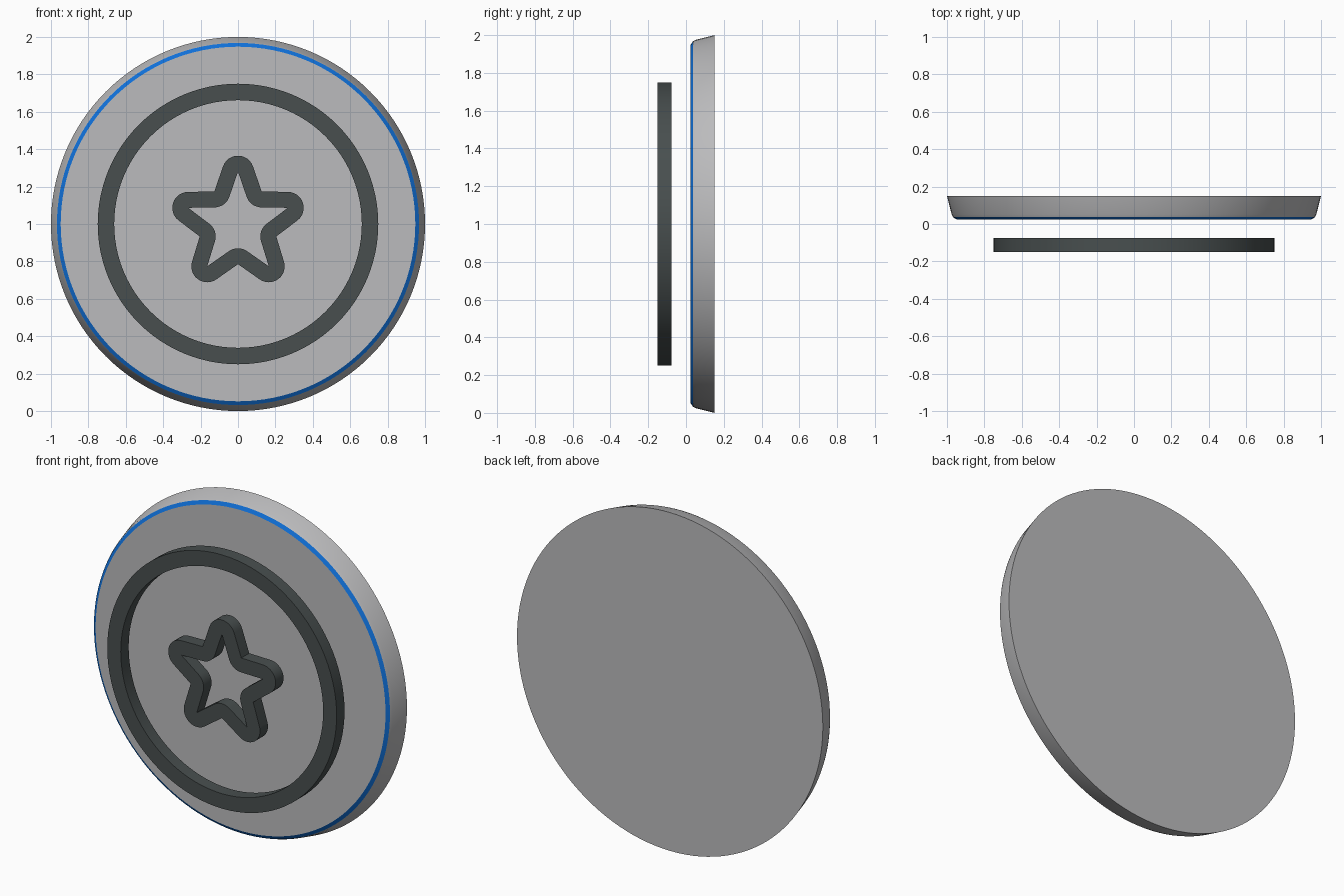
import bpy, bmesh, math

if "Cube" in bpy.data.objects:
    bpy.data.objects.remove(bpy.data.objects["Cube"])

CENTRE_Z = 1.0
FRONT, BACK = -0.15, -0.076      # depth of the floating outlines


def material(name, rgb):
    m = bpy.data.materials.new(name)
    m.use_nodes = True
    m.diffuse_color = (*rgb, 1)
    m.node_tree.nodes["Principled BSDF"].inputs["Base Color"].default_value = (*rgb, 1)
    return m


GREY = material("light grey", (0.50, 0.50, 0.51))
BLUE = material("blue", (0.005, 0.16, 0.68))
DARK = material("dark grey", (0.065, 0.078, 0.078))


def polar(r, a, centre=(0, 0)):
    return centre[0] + r * math.cos(a), centre[1] + r * math.sin(a)


def finish(bm, name, mats):
    bmesh.ops.remove_doubles(bm, verts=bm.verts, dist=1e-5)
    bmesh.ops.recalc_face_normals(bm, faces=bm.faces)
    mesh = bpy.data.meshes.new(name)
    bm.to_mesh(mesh)
    bm.free()
    for m in mats:
        mesh.materials.append(m)
    ob = bpy.data.objects.new(name, mesh)
    ob.location.z = CENTRE_Z
    bpy.context.collection.objects.link(ob)
    bpy.ops.object.select_all(action='DESELECT')
    ob.select_set(True)
    bpy.context.view_layer.objects.active = ob
    bpy.ops.object.shade_smooth_by_angle(angle=math.radians(30))
    return ob


def bridge(bm, loops, closed=False):
    """Join matching loops with quads; return one face list per strip."""
    n = len(loops[0])
    pairs = list(zip(loops, loops[1:]))
    if closed:
        pairs.append((loops[-1], loops[0]))
    return [[bm.faces.new((a[i], a[(i + 1) % n], b[(i + 1) % n], b[i]))
             for i in range(n)] for a, b in pairs]


def outline_band(name, inner, outer):
    """Solid band between two outlines with matching points."""
    bm = bmesh.new()
    loops = [[bm.verts.new((x, y, z)) for x, z in pts]
             for pts, y in ((inner, FRONT), (outer, FRONT), (outer, BACK), (inner, BACK))]
    bridge(bm, loops, closed=True)
    bmesh.ops.dissolve_degenerate(bm, dist=1e-6, edges=bm.edges)
    return finish(bm, name, [DARK])


# Dished disc: lathed profile (radius, depth) with a thin blue band on the rim
profile = [(0.948, 0.024), (0.968, 0.037), (0.975, 0.052), (1.0, 0.15)]
STEPS = 128
bm = bmesh.new()
loops = []
for r, y in profile:
    points = [polar(r, math.tau * i / STEPS) for i in range(STEPS)]
    loops.append([bm.verts.new((x, y, z)) for x, z in points])
strips = bridge(bm, loops)
for f in strips[0]:
    f.material_index = 1
bm.faces.new(loops[0])
bm.faces.new(loops[-1])
finish(bm, "disc", [GREY, BLUE])

# Floating circular ring
angles = [math.tau * i / 96 for i in range(96)]
outline_band("outer_ring", [polar(0.662, a) for a in angles],
             [polar(0.75, a) for a in angles])

# Floating star outline: round outer tips, rounded inner notches
TIP, NOTCH, WIDTH, ARC = 0.28, 0.215, 0.085, 12
FIFTH = math.tau / 5
tip = polar(TIP, math.pi / 2)
notch = polar(NOTCH, math.pi / 2 - FIFTH / 2)
dx, dz = notch[0] - tip[0], notch[1] - tip[1]
edge = math.atan2(dz, dx) - math.asin(WIDTH / math.hypot(dx, dz))
normal = edge + math.pi / 2
inner, outer = [], []
for k in range(5):
    axis = math.pi / 2 - k * FIFTH
    t = polar(TIP, axis)
    half = math.pi / 2 - normal
    for i in range(ARC + 1):
        inner.append(t)
        outer.append(polar(WIDTH, axis + half * (1 - 2 * i / ARC), t))
    valley = axis - FIFTH / 2
    n = polar(NOTCH, valley)
    half = math.pi / 2 - FIFTH / 2 - normal
    for i in range(ARC + 1):
        inner.append(polar(WIDTH, valley + math.pi - half * (1 - 2 * i / ARC), n))
        outer.append(n)
outline_band("star_outline", inner, outer)
